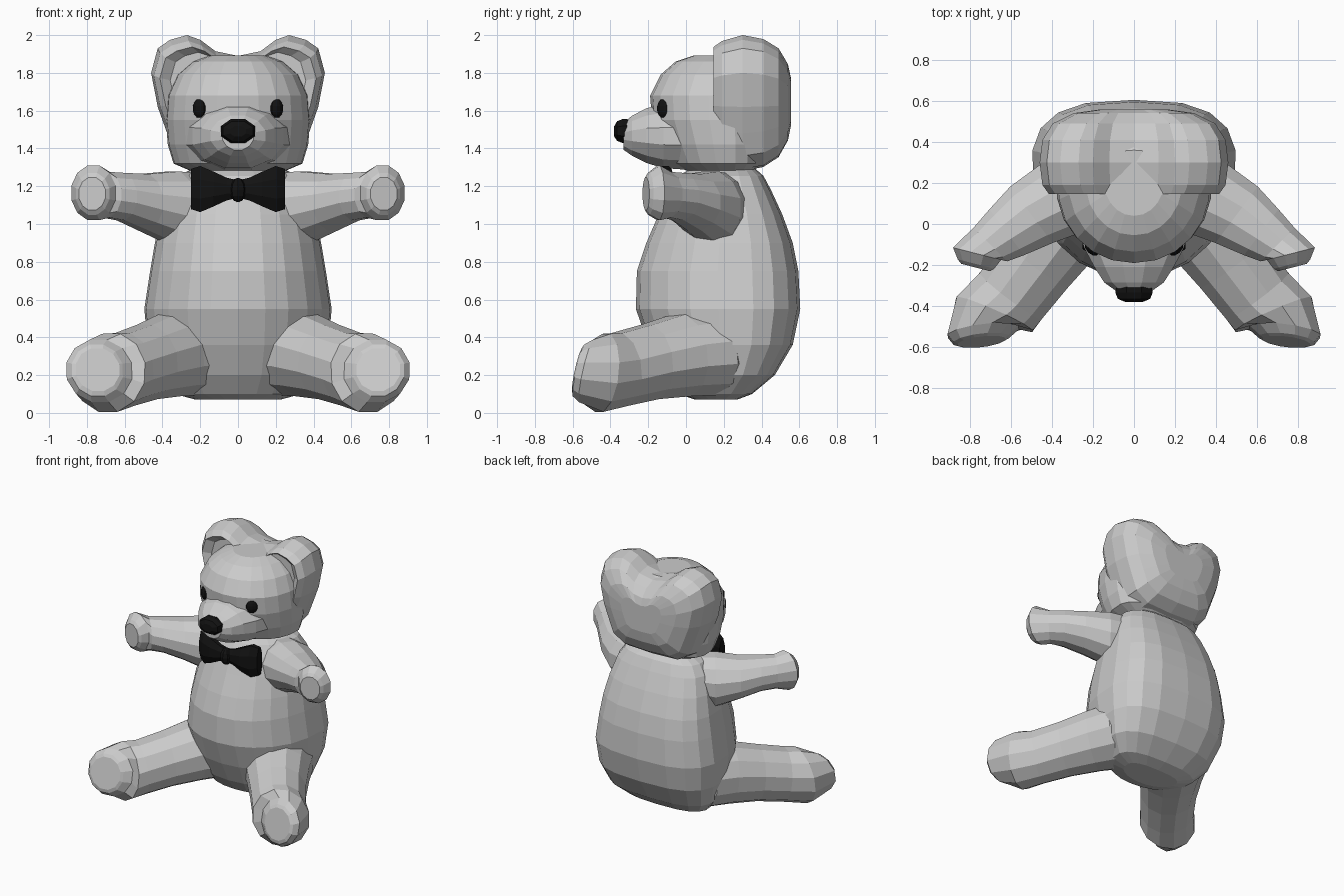
import bpy, bmesh, math
from mathutils import Vector, Matrix

if "Cube" in bpy.data.objects:
    bpy.data.objects.remove(bpy.data.objects["Cube"])

black = bpy.data.materials.new("black_felt")
black.diffuse_color = (0.006, 0.006, 0.006, 1)
black.use_nodes = True
black.node_tree.nodes["Principled BSDF"].inputs["Base Color"].default_value = black.diffuse_color


def finish(name, bm, mirror=False, mat=None):
    bmesh.ops.recalc_face_normals(bm, faces=bm.faces)
    me = bpy.data.meshes.new(name)
    bm.to_mesh(me)
    bm.free()
    ob = bpy.data.objects.new(name, me)
    bpy.context.collection.objects.link(ob)
    if mat:
        me.materials.append(mat)
    if mirror:
        ob.modifiers.new("Mirror", 'MIRROR').use_mirror_merge = False
    return ob


def skin(name, rings, **kw):
    """Bridge a list of equal-length point rings and cap both ends."""
    bm = bmesh.new()
    vs = [[bm.verts.new(p) for p in r] for r in rings]
    n = len(vs[0])
    for a, b in zip(vs, vs[1:]):
        for i in range(n):
            j = (i + 1) % n
            bm.faces.new((a[i], a[j], b[j], b[i]))
    bm.faces.new(vs[0])
    bm.faces.new(vs[-1])
    return finish(name, bm, **kw)


def sew(base, *parts):
    """Union parts onto base so no hidden inner surfaces remain."""
    for p in parts:
        m = base.modifiers.new("Sew", 'BOOLEAN')
        m.operation, m.solver, m.object = 'UNION', 'EXACT', p
    bpy.context.view_layer.update()
    me = bpy.data.meshes.new_from_object(
        base.evaluated_get(bpy.context.evaluated_depsgraph_get()))
    base.modifiers.clear()
    base.data = me
    for p in parts:
        bpy.data.objects.remove(p)


def slice_ring(z, front, back, half, n=20, egg=0.13):
    """Horizontal section: narrower at the front, squarer at the back."""
    pts = []
    cy, ry = (front + back) / 2, (back - front) / 2
    for i in range(n):
        t = 2 * math.pi * i / n
        c, s = math.cos(t), math.sin(t)
        q = 0.72 if s > 0 else 0.92
        x = math.copysign(abs(c) ** q, c)
        y = math.copysign(abs(s) ** q, s)
        pts.append((half * x * (1 + egg * y), cy + ry * y, z))
    return pts


def limb_ring(c, d, rx, rz, n=12):
    """Elliptical section at c, facing direction d."""
    d = Vector(d).normalized()
    side = d.cross(Vector((0, 0, 1))).normalized()
    up = side.cross(d)
    return [Vector(c) + side * rx * math.cos(2 * math.pi * (i + .5) / n)
            + up * rz * math.sin(2 * math.pi * (i + .5) / n) for i in range(n)]


def ball(name, loc, size, segs=10, rings=7, turn=0, **kw):
    bm = bmesh.new()
    m = Matrix.Translation(loc) @ Matrix.Rotation(turn, 4, 'Z') @ Matrix.Diagonal((*size, 1))
    bmesh.ops.create_uvsphere(bm, u_segments=segs, v_segments=rings, radius=1, matrix=m)
    return finish(name, bm, **kw)


# Torso
torso = skin("torso_and_limbs", [slice_ring(*r) for r in (
    (.07, .05, .27, .22), (.10, -.04, .35, .33), (.20, -.12, .47, .42),
    (.36, -.20, .565, .47), (.55, -.265, .605, .487), (.75, -.26, .595, .457),
    (.90, -.21, .565, .432), (1.05, -.145, .51, .40), (1.18, -.09, .45, .36),
    (1.255, -.04, .41, .31), (1.29, .02, .37, .24))])

# Front of the head
face = skin("head", [slice_ring(*r) for r in (
    (1.283, .0, .36, .25), (1.32, -.08, .40, .335), (1.42, -.13, .42, .365),
    (1.55, -.18, .43, .375), (1.68, -.19, .43, .365), (1.79, -.135, .42, .315),
    (1.86, -.055, .40, .235), (1.892, .04, .36, .15))])

# Back of the head, flowing up into both ears
half = [(0, -.37), (.22, -.36), (.33, -.29), (.375, -.17), (.425, -.03), (.46, .15),
        (.425, .28), (.36, .325), (.27, .35), (.20, .325), (.12, .265), (0, .24)]
outline = half + [(-x, z) for x, z in half[-2:0:-1]]
ears = skin("ears", [[(x * sx, y, 1.65 + z * sz) for x, z in outline] for y, sx, sz in (
    (.185, .78, .74), (.145, .90, .82), (.19, .97, .91), (.30, 1, 1), (.41, .97, .94),
    (.49, .86, .80), (.54, .64, .56), (.557, .38, .33))])

# Muzzle
F = (0, -1, 0)
muzzle = skin("muzzle", [limb_ring((0, y, z), F, rx, rz) for y, z, rx, rz in (
    (.02, 1.465, .30, .185), (-.12, 1.465, .25, .175), (-.21, 1.468, .20, .15),
    (-.285, 1.467, .15, .11), (-.33, 1.465, .085, .075))])
sew(face, ears, muzzle)

# Arms with flat paws
A, P = (.8, -.6, 0), (.25, -.97, 0)
arm = skin("arm", [limb_ring(*r) for r in (
    ((.20, .20, 1.09), A, .17, .18), ((.34, .13, 1.085), A, .205, .20),
    ((.50, .045, 1.115), A, .178, .155), ((.62, -.04, 1.145), A, .145, .13),
    ((.70, -.10, 1.155), (.7, -.7, 0), .12, .125),
    ((.765, -.145, 1.165), P, .125, .15), ((.77, -.195, 1.16), P, .095, .115),
    ((.772, -.212, 1.16), P, .075, .09))], mirror=True)

# Legs with tilted soles and full hips
L, S = (.6, -.8, -.1), (-.12, -.97, .22)
leg = skin("leg", [limb_ring(*r) for r in (
    ((.17, .24, .33), L, .19, .19), ((.26, .12, .32), L, .26, .235),
    ((.36, -.02, .305), L, .23, .225),
    ((.48, -.19, .27), L, .205, .205), ((.60, -.35, .23), L, .195, .20),
    ((.68, -.44, .212), (.4, -.9, .1), .21, .215),
    ((.735, -.525, .222), S, .18, .175), ((.745, -.565, .225), S, .14, .145),
    ((.743, -.574, .229), S, .12, .12))], mirror=True)
sew(torso, arm, leg)

# Eyes and nose
ball("eye", (.203, -.118, 1.612), (.044, .03, .052), turn=.75, mirror=True, mat=black)
skin("nose", [limb_ring((0, y, z), F, rx, rz, 8) for y, z, rx, rz in (
    (-.30, 1.492, .092, .067), (-.335, 1.492, .098, .069),
    (-.365, 1.492, .085, .056), (-.38, 1.49, .045, .03))], mat=black)

# Bow tie: one wing mirrored, plus the knot
X = (1, 0, 0)
skin("bow_wing", [limb_ring((x, y, 1.185), X, ry, rz, 8) for x, y, ry, rz in (
    (.0, -.13, .03, .05), (.06, -.13, .035, .065), (.13, -.125, .05, .10),
    (.20, -.11, .05, .132), (.25, -.09, .035, .115))], mirror=True, mat=black)
ball("bow_knot", (0, -.145, 1.18), (.045, .045, .065), 8, 6, mat=black)
